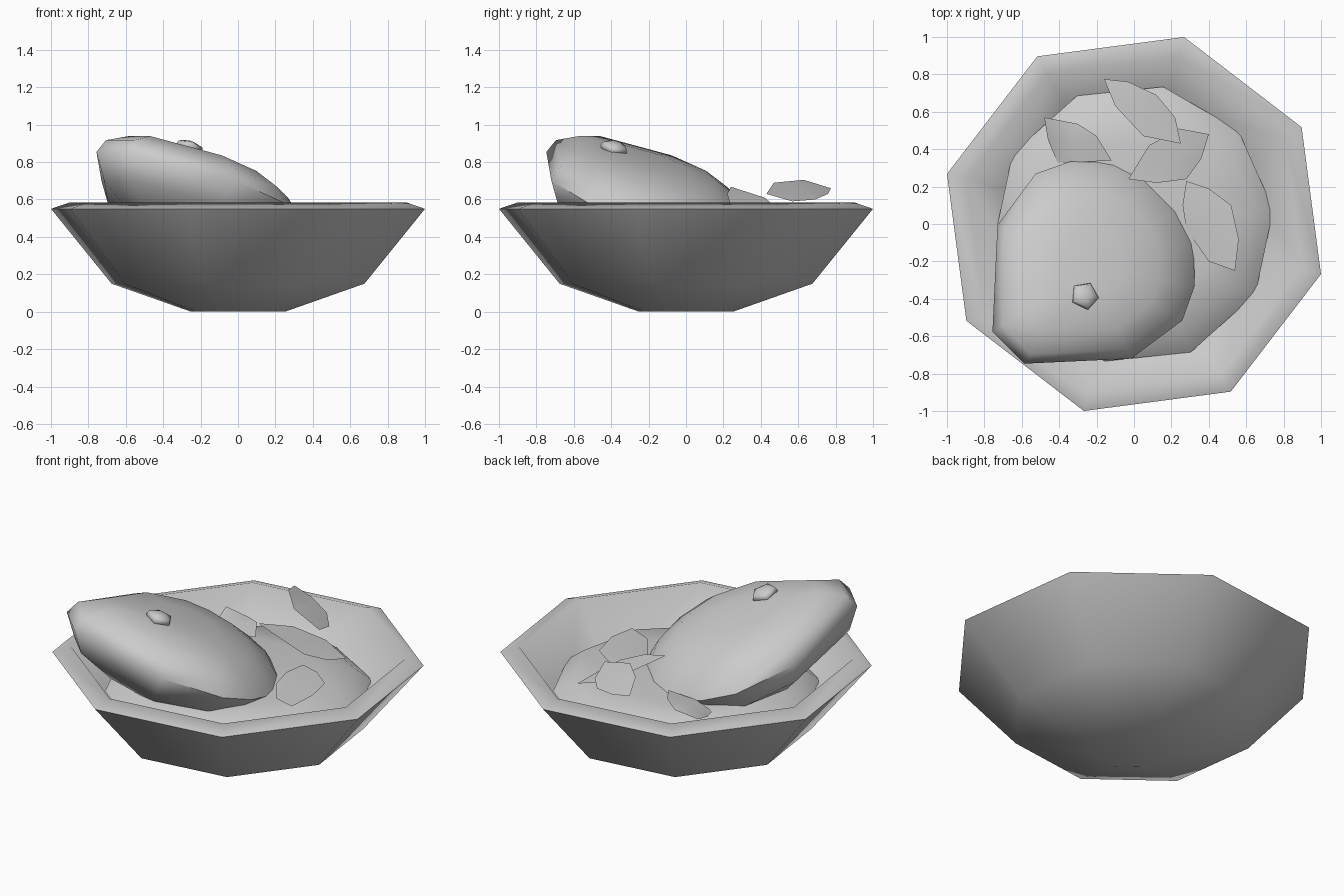
import bpy, bmesh
from math import sin, cos, radians, sqrt
from mathutils import Vector, Matrix

if "Cube" in bpy.data.objects:
    bpy.data.objects.remove(bpy.data.objects["Cube"])


def finish(name, bm, angle=30):
    bmesh.ops.recalc_face_normals(bm, faces=bm.faces)
    me = bpy.data.meshes.new(name)
    bm.to_mesh(me)
    bm.free()
    ob = bpy.data.objects.new(name, me)
    bpy.context.collection.objects.link(ob)
    bpy.ops.object.select_all(action='DESELECT')
    ob.select_set(True)
    bpy.context.view_layer.objects.active = ob
    bpy.ops.object.shade_smooth_by_angle(angle=radians(angle))
    return ob


def loft(name, rings, angle):
    """Skin closed rings of equal length and cap both ends."""
    bm = bmesh.new()
    vs = [[bm.verts.new(p) for p in r] for r in rings]
    n = len(vs[0])
    for a, b in zip(vs, vs[1:]):
        for i in range(n):
            j = (i + 1) % n
            bm.faces.new((a[i], a[j], b[j], b[i]))
    bm.faces.new(vs[0])
    bm.faces.new(vs[-1])
    return finish(name, bm, angle)


def lathe(name, profile, sides, turn=0, matrix=Matrix(), angle=50):
    rings = [[matrix @ Vector((r * cos(radians(turn + 360 * i / sides)),
                               r * sin(radians(turn + 360 * i / sides)), z))
              for i in range(sides)] for r, z in profile]
    return loft(name, rings, angle)


# Eight-sided bowl: outside, rim, inside
lathe("bowl", [(0.26, 0), (0.70, 0.15), (1.035, 0.55), (0.93, 0.585),
               (0.64, 0.19), (0.22, 0.04)], 8, 30, angle=85)

# Flattened filling
lathe("filling", [(0.25, 0.06), (0.58, 0.2), (0.75, 0.38),
                  (0.65, 0.455), (0.45, 0.475), (0.15, 0.485)], 10, 6)

# Tilted oval loaf leaning on the rim along the diagonal
a = radians(20)
h = 1 / sqrt(2)
L = Vector((cos(a) * h, cos(a) * h, -sin(a)))
W = Vector((h, -h, 0))
N = Vector((sin(a) * h, sin(a) * h, cos(a)))
C = Vector((-0.24, -0.23, 0.632))
half = [(-0.65, 0.12), (-0.2, 0.505), (0.16, 0.555),
        (0.35, 0.47), (0.52, 0.3), (0.6, 0.12)]
outline = half + [(l, -w) for l, w in reversed(half)]
# each level: height, scale, slide along the loaf
levels = [(-0.25, 0.5, 0), (-0.13, 0.86, 0), (0, 1, 0),
          (0.08, 0.9, -0.03), (0.15, 0.67, -0.05), (0.18, 0.33, -0.05)]
loft("loaf", [[C + L * (l * k + d) + W * w * k + N * n for l, w in outline]
              for n, k, d in levels], 60)

# Small five-sided seed on the loaf
basis = Matrix((L, -W, N)).transposed().to_4x4()
seat = Matrix.Translation((-0.265, -0.385, 0.87)) @ basis
lathe("seed", [(0.055, -0.03), (0.078, 0.005), (0.07, 0.025), (0.03, 0.04)], 5, 20, seat, 80)

# Thin leaves scattered on the filling
leaves = {
    "leaf_left": [(-.48, .57, .525), (-.3, .535, .52), (-.2, .47, .54), (-.12, .34, .52),
                  (-.3, .33, .505), (-.41, .33, .465), (-.46, .45, .49)],
    "leaf_back": [(-.16, .775, .66), (-.03, .76, .63), (.12, .69, .60), (.22, .57, .59),
                  (.25, .43, .63), (.05, .47, .69), (-.1, .63, .705)],
    "leaf_middle": [(.40, .48, .475), (.24, .51, .535), (.08, .42, .61), (-.03, .24, .668),
                    (.12, .22, .63), (.28, .24, .56), (.36, .35, .505)],
    "leaf_right": [(.28, .23, .50), (.4, .19, .505), (.52, .1, .50), (.56, -.08, .505),
                   (.54, -.25, .498), (.4, -.2, .49), (.28, -.03, .485), (.26, .1, .50)],
}
for name, pts in leaves.items():
    bm = bmesh.new()
    ring = [bm.verts.new(p) for p in pts]
    mid = sum((Vector(p) for p in pts), Vector()) / len(pts)
    c = bm.verts.new(mid + Vector((0, 0, 0.01)))
    for i in range(len(ring)):
        bm.faces.new((c, ring[i], ring[(i + 1) % len(ring)]))
    finish(name, bm)
